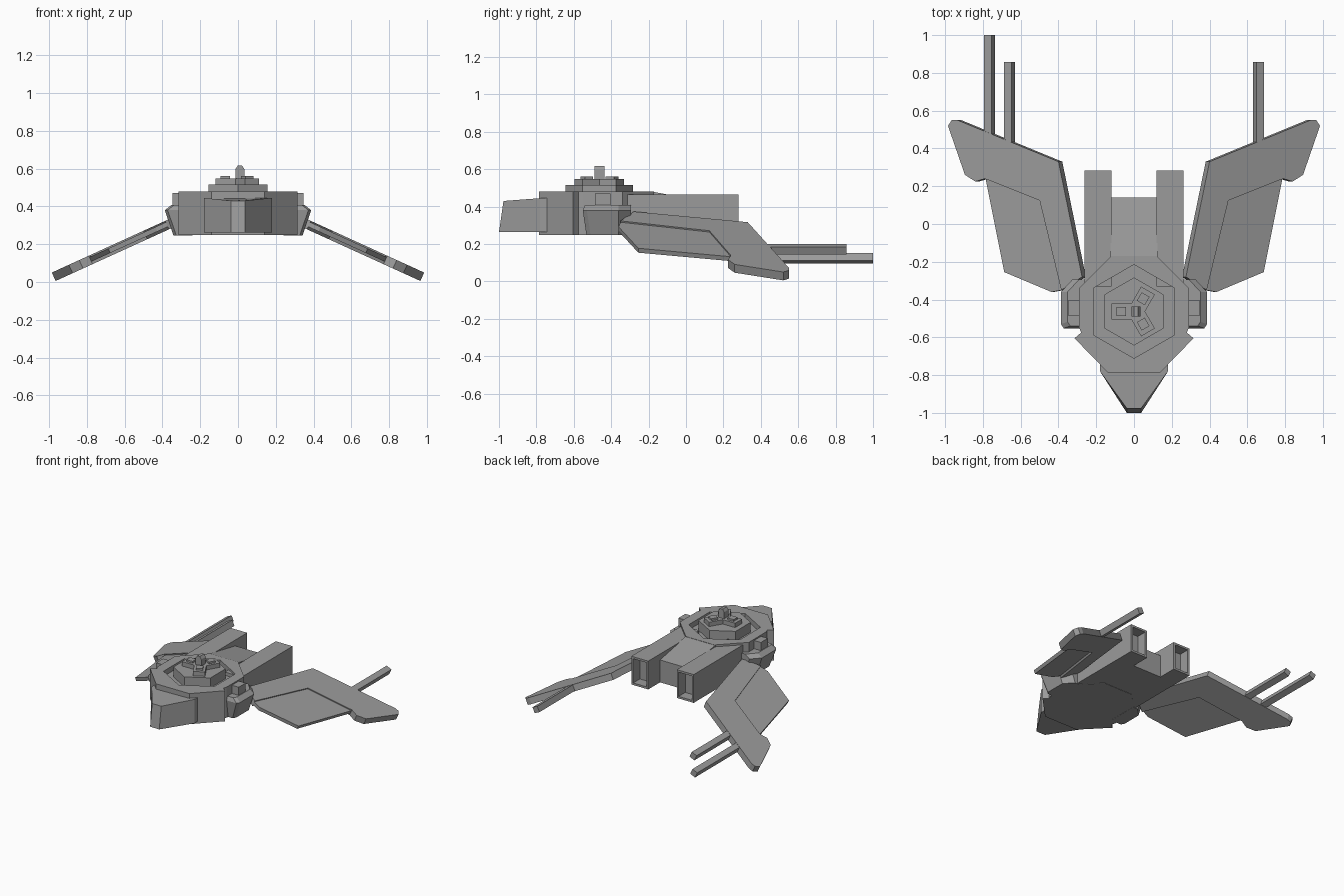
import bpy, bmesh, math
from mathutils import Vector, Matrix

cube = bpy.data.objects.get("Cube")
if cube:
    bpy.data.objects.remove(cube, do_unlink=True)

grey = bpy.data.materials.new("hull grey")
grey.use_nodes = True
colour = (0.33, 0.33, 0.33, 1)
grey.diffuse_color = colour
grey.node_tree.nodes["Principled BSDF"].inputs["Base Color"].default_value = colour


def finish(name, bm):
    bmesh.ops.recalc_face_normals(bm, faces=bm.faces)
    mesh = bpy.data.meshes.new(name)
    bm.to_mesh(mesh)
    bm.free()
    mesh.materials.append(grey)
    obj = bpy.data.objects.new(name, mesh)
    bpy.context.collection.objects.link(obj)
    return obj


def loft(name, rings, side=1):
    """Closed solid through matching rings of points, mirrored when side is -1."""
    bm = bmesh.new()
    loops = [[bm.verts.new((p[0] * side, p[1], p[2])) for p in ring] for ring in rings]
    n = len(rings[0])
    for a, b in zip(loops, loops[1:]):
        for i in range(n):
            j = (i + 1) % n
            bm.faces.new((a[i], a[j], b[j], b[i]))
    bm.faces.new(loops[0])
    bm.faces.new(loops[-1])
    return finish(name, bm)


def prism(name, outline, z0, z1, side=1):
    return loft(name, [[(x, y, z) for x, y in outline] for z in (z0, z1)], side)


def box(name, x0, x1, y0, y1, z0, z1, side=1):
    return prism(name, [(x0, y0), (x1, y0), (x1, y1), (x0, y1)], z0, z1, side)


def mirrored(half):
    return half + [(-x, y) for x, y in reversed(half)]


def hexagon(radius):
    angles = [math.radians(30 + 60 * i) for i in range(6)]
    return [(radius * math.cos(a), TURRET_Y + radius * math.sin(a)) for a in angles]


TURRET_Y = -0.463

# Main hull with a hexagonal well for the turret
hull = prism("hull", mirrored([(0.12, -0.17), (0.29, -0.34), (0.29, -0.55), (0.28, -0.575),
                               (0.315, -0.605), (0.14, -0.785)]), 0.248, 0.48)
well = prism("turret_well_cutter", hexagon(0.248), 0.44, 0.6)
well.hide_render = True
well.hide_set(True)
cut = hull.modifiers.new("turret well", "BOOLEAN")
cut.operation = "DIFFERENCE"
cut.solver = "EXACT"
cut.object = well

# Tapered nose with a raked tip
nose_low = mirrored([(0.18, -0.68), (0.18, -0.78), (0.038, -1.0)])
nose_high = mirrored([(0.18, -0.68), (0.18, -0.78), (0.038, -0.976)])
loft("nose", [[(x, y, 0.263) for x, y in nose_low],
              [(x, y, 0.445 if y > -0.9 else 0.43) for x, y in nose_high]])

# Sloping deck between the booms
loft("rear_deck", [[(x, -0.2, 0.25), (x, 0.14, 0.25), (x, 0.14, 0.42), (x, -0.17, 0.478),
                    (x, -0.2, 0.478)] for x in (-0.125, 0.125)])

# Turret: hexagonal base, three arms with pads, and a chamfered post
prism("turret_base", hexagon(0.18), 0.43, 0.515)
hub = Vector((0.01, TURRET_Y, 0))
for i, angle in enumerate((60, 180, 300)):
    turn = Matrix.Translation(hub) @ Matrix.Rotation(math.radians(angle), 4, "Z")
    for name, dims in (("turret_arm", (0, 0.128, -0.042, 0.042, 0.51, 0.548)),
                       ("turret_pad", (0.052, 0.103, -0.024, 0.024, 0.54, 0.562))):
        box(f"{name}_{i + 1}", *dims).data.transform(turn)
post = [(-0.024, 0.54), (0.024, 0.54), (0.024, 0.597), (0.011, 0.617), (-0.011, 0.617), (-0.024, 0.597)]
loft("turret_post", [[(hub.x + x, hub.y + y, z) for x, z in post] for y in (-0.026, 0.026)])

# Wing plane: top surface slopes down and outwards
TILT = math.radians(24.5)
NORMAL = Vector((math.sin(TILT), 0, math.cos(TILT)))


def wing_point(x, y, depth):
    return Vector((x, y, 0.335 - math.tan(TILT) * (x - 0.36))) - NORMAL * depth


def wing_plate(name, outline, d0, d1, side):
    loft(name, [[wing_point(x, y, d) for x, y in outline] for d in (d1, d0)], side)


def gun(name, x, y_end, side):
    """Square barrel lying in the wing plane."""
    along = Vector((math.cos(TILT), 0, -math.sin(TILT)))
    h = 0.022
    corners = [along * a + NORMAL * b for a, b in ((-h, -h), (h, -h), (h, h), (-h, h))]
    loft(name, [[wing_point(x, y, 0.024) + c - Vector((0.01 * 0, 0, 0)) for c in corners]
                for y in (0.3, y_end)], side)


spar = [(0.275, -0.28), (0.40, 0.33), (0.935, 0.55), (0.965, 0.55), (0.985, 0.52), (0.895, 0.26),
        (0.84, 0.225), (0.79, 0.24), (0.50, 0.125), (0.385, -0.35)]
panel = [(0.36, -0.33), (0.48, 0.14), (0.79, 0.245), (0.69, -0.255), (0.44, -0.36), (0.385, -0.35)]

for label, side in (("left", 1), ("right", -1)):
    # Boom with a hollow rear end
    boom = box(f"{label}_boom", 0.12, 0.262, -0.33, 0.282, 0.25, 0.465, side)
    bm = bmesh.new()
    bm.from_mesh(boom.data)
    rear = max(bm.faces, key=lambda f: f.calc_center_median().y)
    bmesh.ops.inset_region(bm, faces=[rear], thickness=0.022)
    inner = bmesh.ops.extrude_face_region(bm, geom=[rear])["geom"]
    bmesh.ops.delete(bm, geom=[rear], context="FACES")
    bmesh.ops.translate(bm, vec=(0, -0.08, 0), verts=[g for g in inner if isinstance(g, bmesh.types.BMVert)])
    bmesh.ops.recalc_face_normals(bm, faces=bm.faces)
    bm.to_mesh(boom.data)
    bm.free()

    # Shoulder pod carrying the wing, with a small block on top
    rings = []
    for out, trim, z in ((0.342, 0.02, 0.247), (0.387, 0.0, 0.38), (0.352, 0.012, 0.408)):
        rings.append([(0.24, -0.295, z), (out - 0.06, -0.295, z), (out, -0.36, z),
                      (out, -0.53 + trim, z), (out - 0.015, -0.552 + trim, z), (0.24, -0.552 + trim, z)])
    loft(f"{label}_shoulder_pod", rings, side)
    box(f"{label}_shoulder_block", 0.27, 0.347, -0.487, -0.403, 0.39, 0.47, side)

    # Wing
    wing_plate(f"{label}_wing_spar", spar, 0, 0.049, side)
    wing_plate(f"{label}_wing_panel", panel, 0.008, 0.034, side)
    gun(f"{label}_inner_gun", 0.67, 0.858, side)

# Extra long gun on one wing only
gun("right_outer_gun", 0.775, 1.0, -1)
